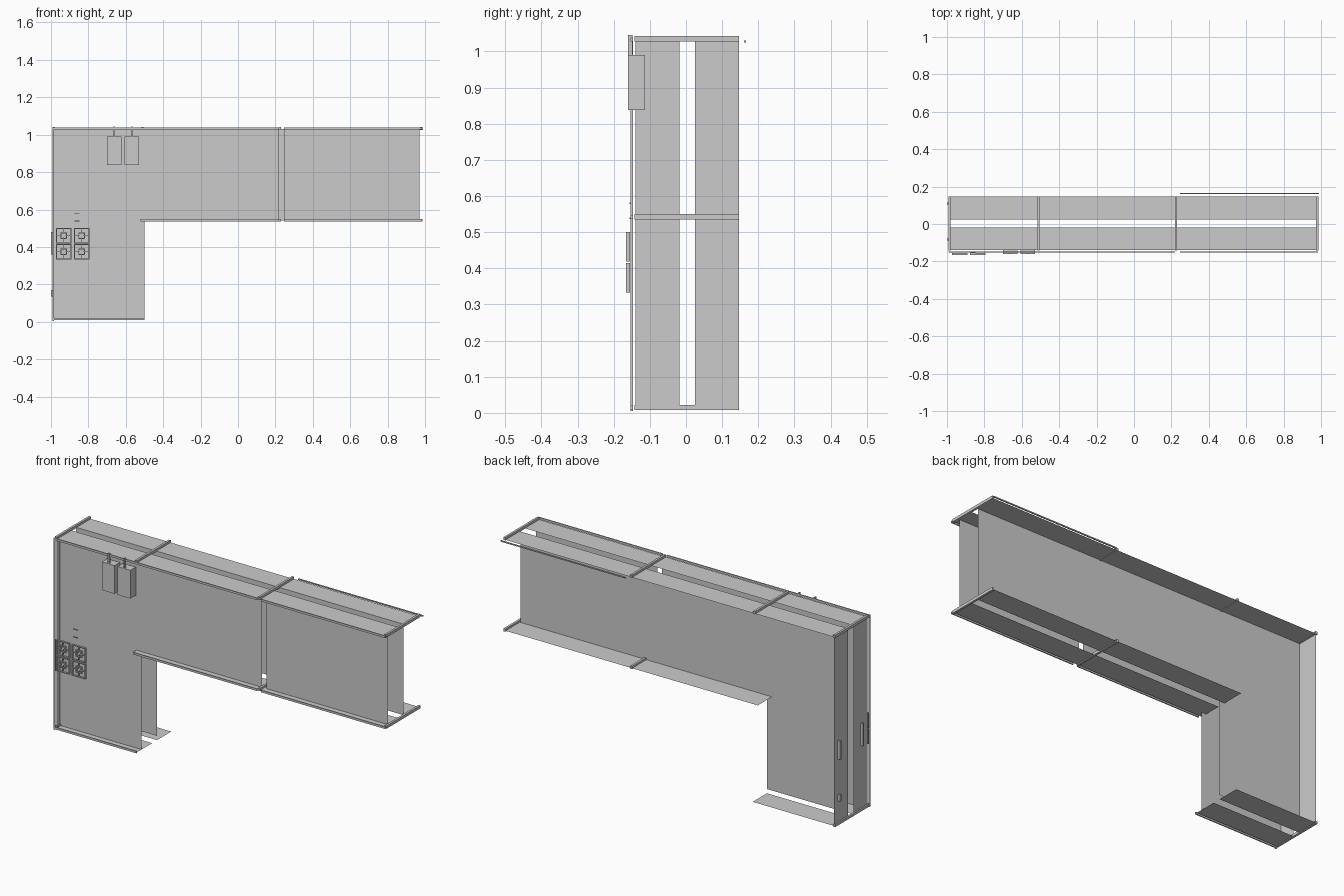
import bpy
import bmesh

cube = bpy.data.objects.get("Cube")
if cube:
    bpy.data.objects.remove(cube, do_unlink=True)


def finish(name, bm):
    mesh = bpy.data.meshes.new(name)
    bm.to_mesh(mesh)
    bm.free()
    obj = bpy.data.objects.new(name, mesh)
    bpy.context.collection.objects.link(obj)
    return obj


def add_box(bm, x, y, z):
    geo = bmesh.ops.create_cube(bm, size=1)
    for v in geo["verts"]:
        v.co = [a + (b - a) * (c + 0.5) for (a, b), c in zip((x, y, z), v.co)]


def box(name, x, y, z):
    bm = bmesh.new()
    add_box(bm, x, y, z)
    return finish(name, bm)


def sheet(name, points):
    bm = bmesh.new()
    bm.faces.new([bm.verts.new(p) for p in points])
    return finish(name, bm)


def flat_strip(name, x, y, z):
    return sheet(name, [(x[0], y[0], z), (x[1], y[0], z), (x[1], y[1], z), (x[0], y[1], z)])


def l_panel(name, y, x_end, bottom):
    outline = [(LEFT, bottom), (INNER, bottom), (INNER, MID), (x_end, MID),
               (x_end, TOP), (LEFT, TOP)]
    return sheet(name, [(x, y, z) for x, z in outline])


LEFT, INNER, SPLIT, NEXT, RIGHT = -0.985, -0.5, 0.22, 0.245, 0.97
BASE, MID, TOP = 0.012, 0.54, 1.03
FRONT = (-0.14, -0.018)
BACK = (0.025, 0.146)

# Main wall sheets
l_panel("front_panel", -0.108, SPLIT, BASE)
sheet("front_extension_panel", [(NEXT, -0.108, MID), (RIGHT, -0.108, MID),
                                (RIGHT, -0.108, TOP), (NEXT, -0.108, TOP)])
l_panel("back_panel", BACK[0], RIGHT, 0.035)

# Edge strips on top, under the arm, under the leg and on the end
for side, depth in (("front", FRONT), ("back", BACK)):
    flat_strip(side + "_top_strip", (LEFT, 0.98), depth, TOP)
    flat_strip(side + "_arm_strip", (-0.53, 0.98), depth, MID)
    flat_strip(side + "_leg_strip", (LEFT, INNER), depth, BASE)
    a, b = depth
    sheet(side + "_end_strip", [(LEFT, a, BASE), (LEFT, b, BASE), (LEFT, b, TOP), (LEFT, a, TOP)])

# Thin trim rails standing off the front
RAIL = (-0.153, -0.147)
for name, x, z in (("top_rail", (-0.99, SPLIT), TOP), ("top_extension_rail", (NEXT, 0.985), TOP),
                   ("arm_rail", (-0.52, SPLIT), MID), ("arm_extension_rail", (NEXT, 0.985), MID),
                   ("leg_rail", (-0.99, INNER), BASE)):
    box(name, x, RAIL, (z - 0.003, z + 0.008))
box("end_rail", (-0.993, -0.985), RAIL, (0.005, 1.038))
box("back_extension_rail", (NEXT, 0.99), (0.16, 0.166), (TOP - 0.006, TOP))

# Cross bars joining front to back
for i, x in enumerate((-0.987, -0.51, 0.225, 0.98)):
    box(f"top_cross_bar_{i}", (x - 0.006, x + 0.006), (-0.142, 0.147), (1.027, 1.042))
    if x > 0:
        box(f"arm_cross_bar_{i}", (x - 0.006, x + 0.006), (-0.142, 0.147), (0.535, 0.55))
box("leg_cross_bar", (-0.993, -0.981), (-0.142, 0.147), (0.008, 0.022))

# Hanging boxes with stems
for i, x in enumerate((-0.662, -0.568)):
    box(f"hanging_box_{i}", (x - 0.038, x + 0.038), (-0.16, -0.114), (0.838, 0.99))
    box(f"box_stem_{i}", (x - 0.004, x + 0.004), (-0.16, -0.148), (0.99, 1.045))


# Square grilles: frame, four spokes and a central square
def grille(name, cx, cz):
    bm = bmesh.new()
    y = (-0.166, -0.155)

    def bar(x0, x1, z0, z1):
        add_box(bm, (cx + x0, cx + x1), y, (cz + z0, cz + z1))

    for half in (0.041, 0.018):
        for s in (-1, 1):
            edge = sorted((s * half, s * (half - 0.005)))
            bar(-half, half, *edge)
            bar(*edge, -half, half)
    for s in (-1, 1):
        spoke = sorted((s * 0.008, s * 0.036))
        bar(*spoke, -0.002, 0.002)
        bar(-0.002, 0.002, *spoke)
    finish(name, bm)


for i, x in enumerate((-0.932, -0.836)):
    for j, z in enumerate((0.374, 0.46)):
        grille(f"grille_{i}_{j}", x, z)

# Small marks above the grilles
for i, z in enumerate((0.538, 0.58)):
    box(f"small_mark_{i}", (-0.875, -0.847), (-0.156, -0.152), (z - 0.002, z + 0.002))

# Fittings on the end wall
for name, y, z in (("front_handle", -0.083, (0.36, 0.48)), ("back_handle", 0.11, (0.36, 0.46)),
                   ("back_catch", 0.11, (0.135, 0.17))):
    box(name, (-1.0, LEFT), (y - 0.005, y + 0.005), z)
